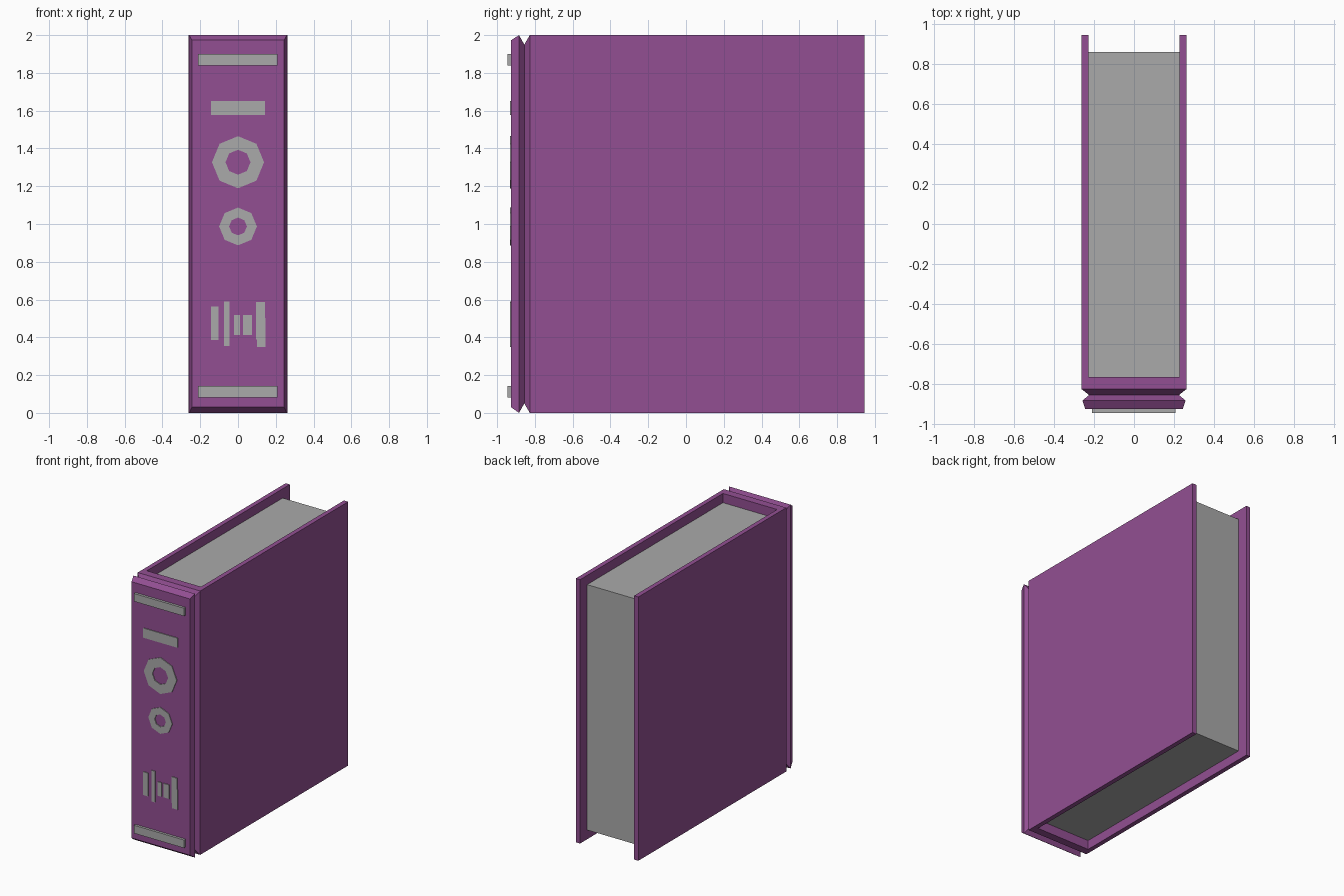
import bpy, bmesh, math

if "Cube" in bpy.data.objects:
    bpy.data.objects.remove(bpy.data.objects["Cube"])


def material(name, color):
    mat = bpy.data.materials.new(name)
    mat.diffuse_color = (*color, 1)
    mat.use_nodes = True
    mat.node_tree.nodes["Principled BSDF"].inputs["Base Color"].default_value = mat.diffuse_color
    return mat


purple = material("purple_cloth", (0.29, 0.078, 0.29))
grey = material("grey_paper", (0.40, 0.40, 0.40))


def finish(name, bm, mat=grey):
    bmesh.ops.recalc_face_normals(bm, faces=bm.faces)
    me = bpy.data.meshes.new(name)
    bm.to_mesh(me)
    bm.free()
    ob = bpy.data.objects.new(name, me)
    bpy.context.collection.objects.link(ob)
    me.materials.append(mat)
    return ob


def prism(bm, pts, vec):
    """Extrude a closed outline of 3D points along vec."""
    face = bm.faces.new([bm.verts.new(p) for p in pts])
    ext = bmesh.ops.extrude_face_region(bm, geom=[face], use_keep_orig=True)
    verts = [v for v in ext["geom"] if isinstance(v, bmesh.types.BMVert)]
    bmesh.ops.translate(bm, verts=verts, vec=vec)
    bmesh.ops.recalc_face_normals(bm, faces=bm.faces)


def relief(name, outline, front):
    """Raised spine decoration from an (x, z) outline."""
    bm = bmesh.new()
    prism(bm, [(x, front, z) for x, z in outline], (0, -0.92 - front, 0))
    return finish(name, bm)


def rect(x0, x1, z0, z1):
    return [(x0, z0), (x1, z0), (x1, z1), (x0, z1)]


def octagon_ring(name, z, outer, inner, front):
    bm = bmesh.new()
    rings = []
    for r, y in ((outer, front), (inner, front), (inner, -0.92), (outer, -0.92)):
        rings.append([bm.verts.new((r * math.cos(i * math.pi / 4), y,
                                    z + r * math.sin(i * math.pi / 4)))
                      for i in range(8)])
    for a, b in zip(rings, rings[1:] + rings[:1]):
        for i in range(8):
            j = (i + 1) % 8
            bm.faces.new((a[i], a[j], b[j], b[i]))
    return finish(name, bm)


# Cover: U-shaped binding, then the spine pulled out through a hinge groove
W, IN = 0.262, 0.227
bm = bmesh.new()
prism(bm, [(-W, -0.827, 0), (W, -0.827, 0), (W, 0.945, 0), (IN, 0.945, 0),
           (IN, -0.767, 0), (-IN, -0.767, 0), (-IN, 0.945, 0), (-W, 0.945, 0)],
      (0, 0, 2))
spine = next(f for f in bm.faces if f.normal.y < -0.9
             and f.calc_center_median().y < -0.8)
for half, y, z0, z1 in ((0.225, -0.856, 0.05, 1.95),
                        (0.258, -0.884, 0.0, 2.0),
                        (0.244, -0.926, 0.03, 1.973)):
    spine = bmesh.ops.extrude_discrete_faces(bm, faces=[spine])["faces"][0]
    for v in spine.verts:
        v.co = (math.copysign(half, v.co.x), y, z1 if v.co.z > 1 else z0)
finish("book_cover", bm, purple)

# Page block
bm = bmesh.new()
prism(bm, [(-IN, -0.767, 0.07), (IN, -0.767, 0.07),
           (IN, 0.86, 0.07), (-IN, 0.86, 0.07)], (0, 0, 1.86))
finish("page_block", bm)

# Raised bands at the top and bottom of the spine
for name, z0, z1 in (("top_band", 1.84, 1.90), ("bottom_band", 0.082, 0.143)):
    relief(name, rect(-0.211, 0.208, z0, z1), -0.945)

# Title bar and octagonal ornaments
relief("title_bar", rect(-0.144, 0.144, 1.578, 1.651), -0.932)
octagon_ring("large_ring", 1.327, 0.138, 0.066, -0.932)
octagon_ring("small_ring", 0.987, 0.100, 0.047, -0.932)

# Vertical ornament bars
bars = [rect(-0.143, -0.104, 0.385, 0.562), rect(-0.074, -0.045, 0.355, 0.591),
        rect(-0.021, 0.010, 0.413, 0.519), rect(0.026, 0.074, 0.413, 0.519),
        [(0.100, 0.350), (0.146, 0.350), (0.146, 0.503), (0.142, 0.503),
         (0.142, 0.588), (0.095, 0.588), (0.095, 0.388), (0.100, 0.388)]]
for i, outline in enumerate(bars, 1):
    relief(f"ornament_bar_{i}", outline, -0.932)
